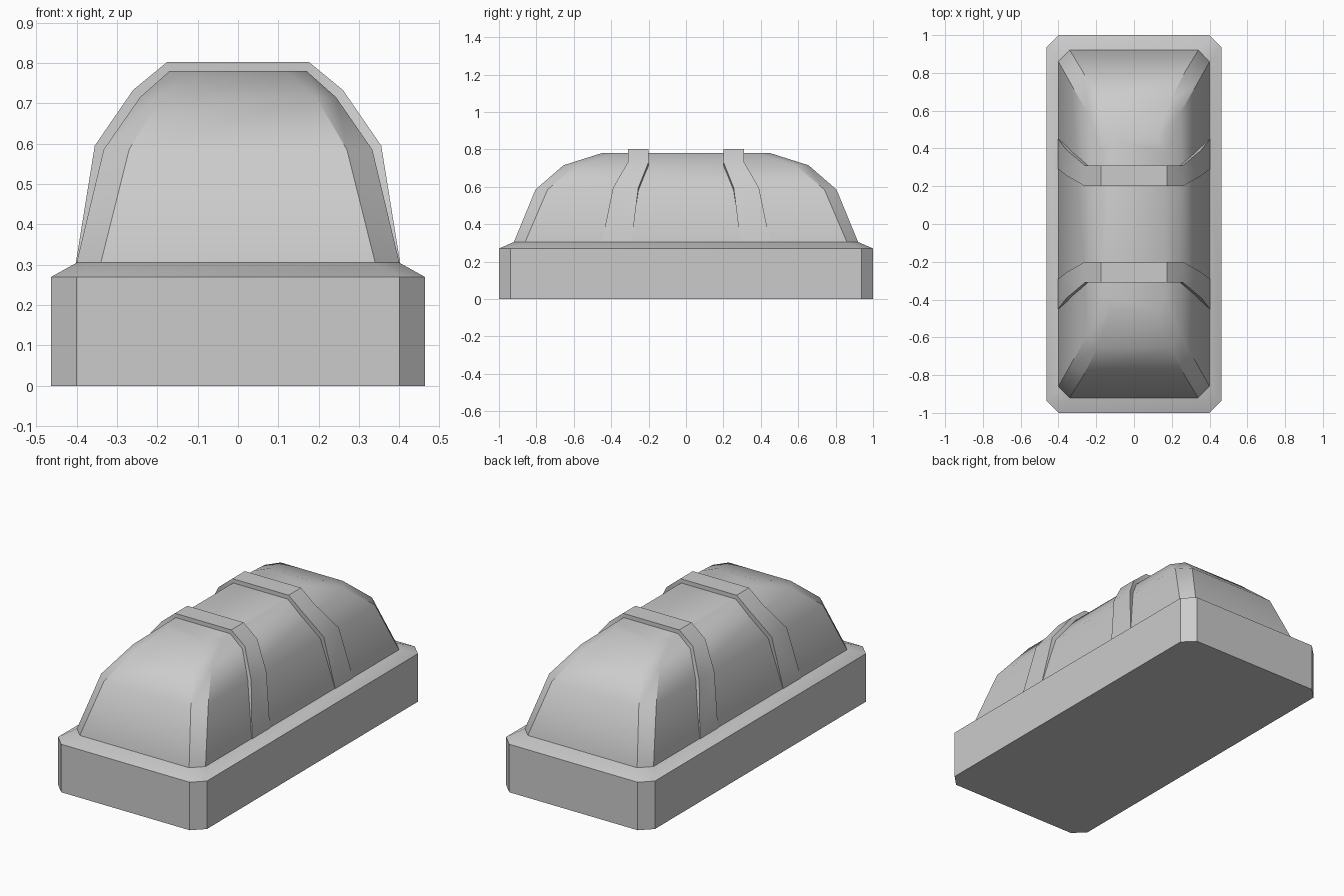
import bpy, bmesh

if "Cube" in bpy.data.objects:
    bpy.data.objects.remove(bpy.data.objects["Cube"])


def finish(name, bm):
    bmesh.ops.recalc_face_normals(bm, faces=bm.faces)
    mesh = bpy.data.meshes.new(name)
    bm.to_mesh(mesh)
    bm.free()
    ob = bpy.data.objects.new(name, mesh)
    bpy.context.collection.objects.link(ob)
    bpy.ops.object.select_all(action='DESELECT')
    ob.select_set(True)
    bpy.context.view_layer.objects.active = ob
    bpy.ops.object.shade_smooth_by_angle(angle=0.5)
    return ob


def loft(name, rings):
    bm = bmesh.new()
    loops = [[bm.verts.new(p) for p in ring] for ring in rings]
    n = len(loops[0])
    for a, b in zip(loops, loops[1:]):
        for i in range(n):
            j = (i + 1) % n
            bm.faces.new((a[i], a[j], b[j], b[i]))
    bm.faces.new(loops[0])
    bm.faces.new(loops[-1])
    return finish(name, bm)


def clipped_rect(hx, hy, cx, cy, z):
    # Rectangle with cut corners
    x, y = hx - cx, hy - cy
    return [(hx, -y, z), (hx, y, z), (x, hy, z), (-x, hy, z),
            (-hx, y, z), (-hx, -y, z), (-x, -hy, z), (x, -hy, z)]


# Base plinth with bevelled top
loft("base", [clipped_rect(*r) for r in (
    (0.463, 1.0, 0.063, 0.063, 0.0),
    (0.463, 1.0, 0.063, 0.063, 0.27),
    (0.40, 0.92, 0.06, 0.06, 0.305))])

# Rounded cover
loft("cover", [clipped_rect(*r) for r in (
    (0.40, 0.92, 0.06, 0.06, 0.30),
    (0.40, 0.92, 0.06, 0.06, 0.305),
    (0.333, 0.805, 0.063, 0.065, 0.585),
    (0.243, 0.655, 0.05, 0.07, 0.715),
    (0.17, 0.45, 0.05, 0.07, 0.78))])

# Two bands wrapping the cover, flaring toward the base: x, z, inner y, outer y
half = [(0.402, 0.304, 0.29, 0.45), (0.355, 0.595, 0.255, 0.39),
        (0.26, 0.733, 0.20, 0.31), (0.175, 0.803, 0.20, 0.31)]
path = half + [(-x, z, a, b) for x, z, a, b in reversed(half)]
for side, label in ((-1, "front_band"), (1, "back_band")):
    sections = []
    for x, z, a, b in path:
        xi = x * 0.88
        zi = z - (0.04 if z > 0.5 else 0.0)
        sections.append([(x, side * a, z), (x, side * b, z),
                         (xi, side * b, zi), (xi, side * a, zi)])
    loft(label, sections)
